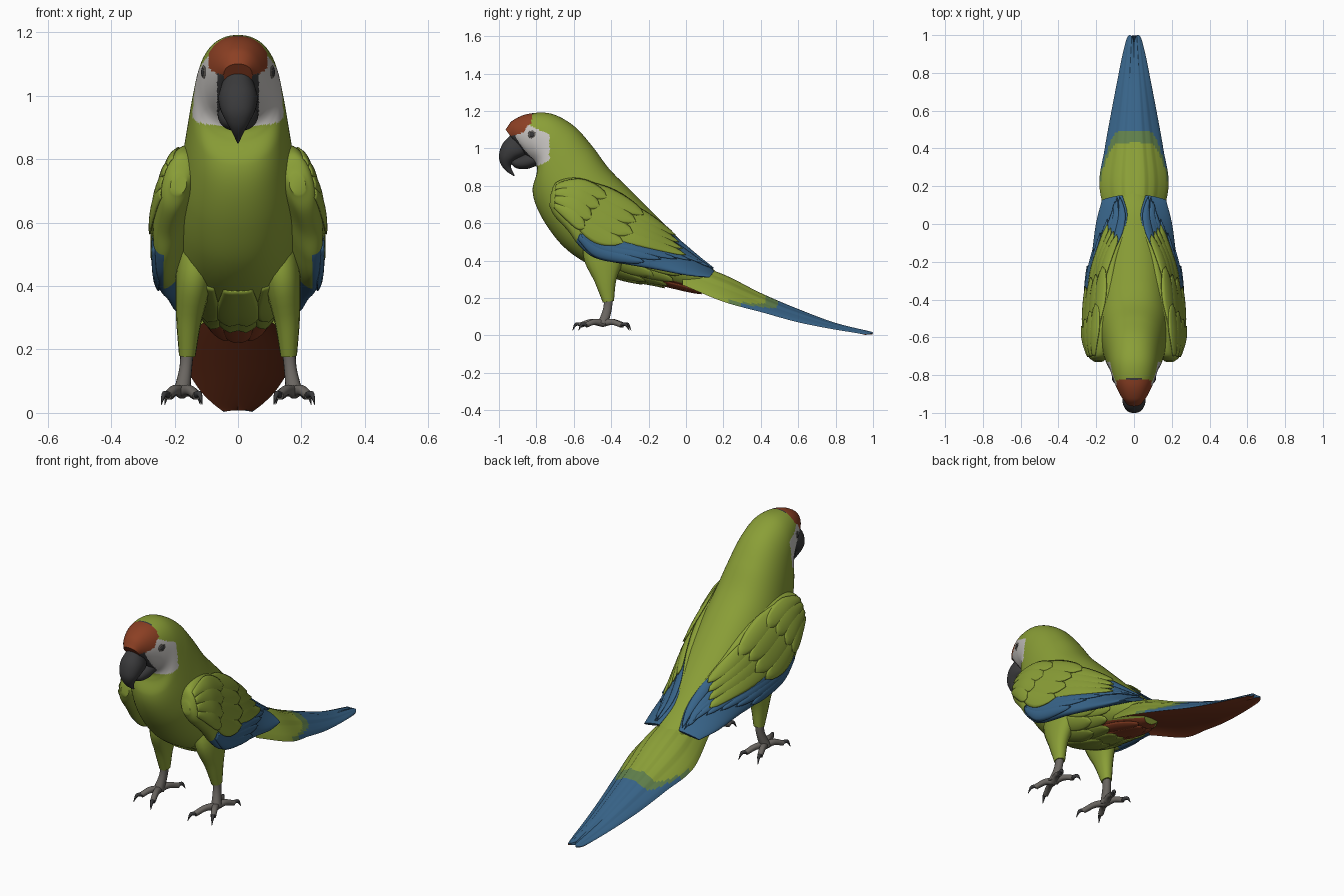
import bpy, bmesh, math
from mathutils import Vector as V

if "Cube" in bpy.data.objects:
    bpy.data.objects.remove(bpy.data.objects["Cube"])


def mat(name, r, g, b):
    m = bpy.data.materials.new(name)
    m.diffuse_color = (r, g, b, 1)
    m.use_nodes = True
    m.node_tree.nodes["Principled BSDF"].inputs["Base Color"].default_value = m.diffuse_color
    return m


GREEN = mat("leaf green", .255, .345, .038)
BLUE = mat("flight blue", .039, .127, .25)
RED = mat("brick red", .26, .05, .017)
WHITE = mat("face white", .56, .54, .52)
DARK = mat("beak charcoal", .042, .042, .044)
GREY = mat("leg grey", .145, .133, .12)
TEAL = mat("tail teal green", .115, .21, .07)


def build(name, verts, faces, mats, idx, mirror=False, solid=0):
    """Mesh object with a material index per face, smooth shaded by angle."""
    me = bpy.data.meshes.new(name)
    me.from_pydata([tuple(v) for v in verts], [], faces)
    for m in mats:
        me.materials.append(m)
    for p, i in zip(me.polygons, idx):
        p.material_index = i
    bm = bmesh.new()
    bm.from_mesh(me)
    bmesh.ops.remove_doubles(bm, verts=bm.verts, dist=.0002)
    bmesh.ops.recalc_face_normals(bm, faces=bm.faces)
    bm.to_mesh(me)
    bm.free()
    ob = bpy.data.objects.new(name, me)
    bpy.context.collection.objects.link(ob)
    bpy.ops.object.select_all(action='DESELECT')
    ob.select_set(True)
    bpy.context.view_layer.objects.active = ob
    bpy.ops.object.shade_smooth_by_angle(angle=math.radians(40))
    if solid:
        s = ob.modifiers.new("thickness", 'SOLIDIFY')
        s.thickness, s.offset = solid, 0
    if mirror:
        ob.modifiers.new("mirror", 'MIRROR')
    return ob


def spline(pts, t):
    """Catmull-Rom through equally spaced keys."""
    n = len(pts) - 1
    t = min(max(t, 0), n)
    i = min(int(t), n - 1)
    f = t - i
    p1, p2 = pts[i], pts[i + 1]
    p0 = pts[i - 1] if i else p1 * 2 - p2
    p3 = pts[i + 2] if i + 2 <= n else p2 * 2 - p1
    return (p1 * 2 + (p2 - p0) * f + (p0 * 2 - p1 * 5 + p2 * 4 - p3) * f * f
            + (p1 * 3 - p0 - p2 * 3 + p3) * f ** 3) * .5


def ring(top, bot, w):
    """Oval section between a top and a bottom point; 2D points lie on x = 0."""
    top, bot = [V(p) if len(p) == 3 else V((0, *p)) for p in (top, bot)]
    a = (top - bot) / 2
    x = V((1, 0, 0))
    if a.length > 1e-5:
        x -= a * (x.dot(a) / a.length_squared)
    return (top + bot) / 2, a, x.normalized() * w


def surface(rings):
    C, A, B = ([r[k] for r in rings] for k in range(3))
    soft = lambda q: math.copysign(abs(q) ** .9, q)
    return lambda t, a: (spline(C, t) + spline(A, t) * soft(math.cos(a))
                         + spline(B, t) * soft(math.sin(a)))


def loft(name, rings, mats, rule=None, sub=6, n=32, mirror=False):
    S, rows = surface(rings), (len(rings) - 1) * sub + 1
    verts = [S(i / sub, 2 * math.pi * j / n) for i in range(rows) for j in range(n)]
    faces, idx = [], []
    for i in range(rows - 1):
        for j in range(n):
            k = (j + 1) % n
            f = (i * n + j, i * n + k, i * n + n + k, i * n + n + j)
            faces.append(f)
            c = sum((verts[q] for q in f), V()) / 4
            idx.append(rule(c, (i + .5) / sub, math.cos(2 * math.pi * (j + .5) / n)) if rule else 0)
    faces += [tuple(range(n)), tuple(range((rows - 1) * n, rows * n))]
    build(name, verts, faces, mats, idx + [idx[0], idx[-1]], mirror)
    return S


def limb(name, pts, radii, m, sub=5):
    """Mirrored tapered tube; radii are (depth, width)."""
    P, rings = [V(p) for p in pts], []
    for i, p in enumerate(P):
        d = (P[min(i + 1, len(P) - 1)] - P[max(i - 1, 0)]).normalized()
        a = d.cross(V((1, 0, 0))).normalized()
        rings.append((p, a * radii[i][0], d.cross(a) * radii[i][1]))
    loft(name, rings, [m], sub=sub, n=16, mirror=True)


def feathers(name, S, specs, m, lift=.012, angle=lambda v: math.acos(max(-.995, min(.995, v)))):
    """Leaf-shaped plates lying on a lofted surface: (t0, v0, t1, v1, half width)."""
    verts, faces, L, W = [], [], 14, 6
    for t0, v0, t1, v1, w in specs:
        base = len(verts)
        for i in range(L + 1):
            s = i / L
            f = w * min(1, .55 + s) * math.sqrt(max(0, 1 - (max(0, s - .55) / .45) ** 2))
            for j in range(W + 1):
                q = 2 * j / W - 1
                t, a = t0 + (t1 - t0) * s, angle(v0 + (v1 - v0) * s + q * f)
                p = S(t, a)
                nrm = (S(t + .02, a) - S(t - .02, a)).cross(S(t, a + .02) - S(t, a - .02)).normalized()
                if nrm.dot(p - S(t, a + math.pi)) < 0:
                    nrm = -nrm
                verts.append(p + nrm * (.003 + lift * s - .004 * q * q))
        faces += [(b, b + 1, b + W + 2, b + W + 1) for i in range(L) for j in range(W)
                  for b in [base + i * (W + 1) + j]]
    build(name, verts, faces, [m], [0] * len(faces), True, .005)


# Head and body: one loft from forehead to rump, coloured by region
def body_rule(c, t, v):
    if c.y < -.825 and c.z > 1.06 + max(0, c.y + .95) * .3 and abs(c.x) < .092:
        return 1
    if c.y < -.82 and c.z > .89 and abs(c.x) < .066:
        return 3
    if c.y < -.73 and .905 + max(0, c.y + .8) * .4 < c.z < 1.12 - .5 * (c.y + .83):
        return 2
    return 1 if t > 9.9 and v < -.6 else 0


body = loft("head_and_body", [ring(*r) for r in [
    ((-.965, 1.10), (-.91, 1.03), .045), ((-.925, 1.15), (-.845, .95), .08),
    ((-.84, 1.185), (-.80, .905), .111), ((-.72, 1.185), (-.80, .86), .13),
    ((-.60, 1.12), (-.82, .78), .147), ((-.50, 1.01), (-.80, .69), .165),
    ((-.41, .89), (-.74, .58), .183), ((-.29, .77), (-.65, .47), .19),
    ((-.17, .65), (-.53, .385), .185), ((-.05, .53), (-.36, .31), .165),
    ((.06, .42), (-.15, .275), .14), ((.15, .35), (.02, .24), .10),
    ((.2, .31), (.12, .23), .05)]],
    [GREEN, RED, WHITE, DARK], body_rule, sub=14, n=112)

# Hooked upper beak and lower beak
loft("upper_beak", [ring(*r) for r in [
    ((-.94, 1.07), (-.84, 1.0), .05), ((-.983, 1.02), (-.86, .965), .062),
    ((-1.0, .96), (-.90, .945), .054), ((-.99, .915), (-.93, .922), .037),
    ((-.963, .88), (-.935, .898), .02), ((-.919, .85), (-.916, .855), .003)]], [DARK])
loft("lower_beak", [ring(*r) for r in [
    ((-.79, .99), (-.79, .91), .066), ((-.86, .97), (-.85, .89), .06),
    ((-.915, .945), (-.905, .893), .042), ((-.94, .935), (-.935, .915), .015)]], [DARK])

# Eyes: grey lid with a dark pupil, tilted to follow the cheek
for name, r, m, out in (("eyelid", .021, GREY, -.001), ("pupil", .013, DARK, .002)):
    bpy.ops.mesh.primitive_uv_sphere_add(segments=20, ring_count=12, radius=1)
    ob = bpy.context.object
    e = body(2, math.radians(80))
    ob.name = name
    for v in ob.data.vertices:
        v.co = V((v.co.x * .004 + e.x + out + .3 * v.co.y * r, v.co.y * r + e.y, v.co.z * r + e.z))
    ob.data.materials.append(m)
    bpy.ops.object.shade_smooth()
    ob.modifiers.new("mirror", 'MIRROR')


# Folded wings: green shell with blue lower edge and tip
def wing_rule(c, t, v):
    if c.x < .235 and t < 4.5:
        return 0
    return int(t > 6.4 or (t > 2.7 and v < -.72 + .2 * (t - 3)))


wing = loft("wing", [ring(*r) for r in [
    ((.18, -.725, .75), (.195, -.73, .69), .025), ((.165, -.69, .82), (.215, -.70, .635), .048),
    ((.145, -.57, .843), (.237, -.63, .56), .058), ((.13, -.44, .80), (.243, -.57, .48), .056),
    ((.12, -.30, .72), (.243, -.48, .413), .05), ((.095, -.17, .62), (.237, -.30, .378), .04),
    ((.05, -.05, .515), (.217, -.15, .353), .032), ((.035, .05, .425), (.20, 0, .325), .022),
    ((.06, .15, .342), (.17, .125, .31), .01)]], [GREEN, BLUE], wing_rule, sub=8, n=48, mirror=True)
feathers("primary_feathers", wing,
         [(2.8 + .1 * k, -.83 + .1 * k, 5.4 + .5 * k, -.84 + .27 * k, .16) for k in range(6)]
         + [(4.6, .8, 7.9, .72, .2), (5, .35, 7.7, .35, .25)], BLUE, .008)
feathers("secondary_feathers", wing,
         [(3.2, -.25 + .28 * k, 6.6 - .25 * k, .08 + .25 * k, .22) for k in range(4)], GREEN, .015)
feathers("wing_coverts", wing,
         [(2, -.5 + .38 * k, 4.5 + .1 * (k % 2), -.35 + .36 * k, .27) for k in range(4)], GREEN, .016)
feathers("shoulder_coverts", wing,
         [(.9, -.5 + .36 * k, 2.9 + .12 * k, -.5 + .36 * k, .27) for k in range(4)], GREEN, .012)

# Long tail: arched top with stepped feathers, red underside, notched tip
keys = [V(k) for k in [(-.02, .40, .27, .13), (.2, .325, .18, .183), (.4, .225, .125, .155),
                       (.6, .14, .07, .119), (.8, .066, .031, .081), (1, .018, .003, .045)]]
N, R = 36, 120
verts, faces, idx = [], [], []
for i in range(R + 1):
    y, top, edge, w = spline(keys, 5 * i / R)
    for j in range(2 * N):
        u = -1 + 2 * j / N if j <= N else 3 - 2 * j / N
        arch = (top - edge) * (1 - u * u)
        z = edge + arch + .009 * w / .18 * ((abs(u) * 3) % 1) if j <= N else edge + arch * .35
        notch = .045 * (1 - math.sin(math.pi * abs(u)) ** .6) * (i / R) ** 12
        verts.append(V((u * w, y - notch, z)))
for i in range(R):
    for j in range(2 * N):
        k, b = (j + 1) % (2 * N), i * 2 * N
        faces.append((b + j, b + k, b + k + 2 * N, b + j + 2 * N))
        lim = .49 - .25 * abs(2 * (j + .5) / N - 1) ** 8
        y = verts[b + j].y
        idx.append(1 if j >= N else 2 if y > lim else 3 if y > lim - .065 else 0)
faces += [tuple(range(2 * N)), tuple(range(R * 2 * N, (R + 1) * 2 * N))]
build("tail", verts, faces, [GREEN, RED, BLUE, TEAL], idx + [0, 2])

# Ragged feather fringe under the belly, then red undertail feathers
rad = math.radians
feathers("vent_feathers", body, [(8 + .7 * r, rad(176 - 26 * k), 9.6 + .6 * r, rad(172 - 26 * k), rad(15))
                                 for r in range(2) for k in range(4)], GREEN, .012, lambda v: v)
feathers("undertail_feathers", body, [(9.6, rad(176 - 28 * k), 11.6, rad(174 - 24 * k), rad(17))
                                      for k in range(2)], RED, .008, lambda v: v)

# Feathered thighs, shanks, toes and claws
limb("thigh", [(.12, -.40, .54), (.14, -.44, .41), (.155, -.43, .29), (.16, -.415, .18)],
     [(.13, .07), (.11, .058), (.058, .04), (.03, .026)], GREEN)
limb("shank", [(.16, -.415, .21), (.165, -.42, .14), (.178, -.445, .06)],
     [(.024, .022), (.023, .02), (.027, .027)], GREY)
for name, tip in (("front_inner_toe", (.13, -.565)), ("front_outer_toe", (.222, -.535)),
                  ("rear_inner_toe", (.135, -.335)), ("rear_outer_toe", (.215, -.345))):
    a, b = V((.177, -.445, .065)), V((*tip, .055))
    d = (b - a).normalized()
    limb(name, [a, a.lerp(b, .5) + V((0, 0, .012)), b], [(.02, .02), (.016, .016), (.014, .014)], GREY)
    limb(name + "_claw", [b - d * .01, b + d * .025 + V((0, 0, .006)), b + d * .045 - V((0, 0, .025))],
         [(.012, .011), (.009, .008), (.001, .001)], DARK)
